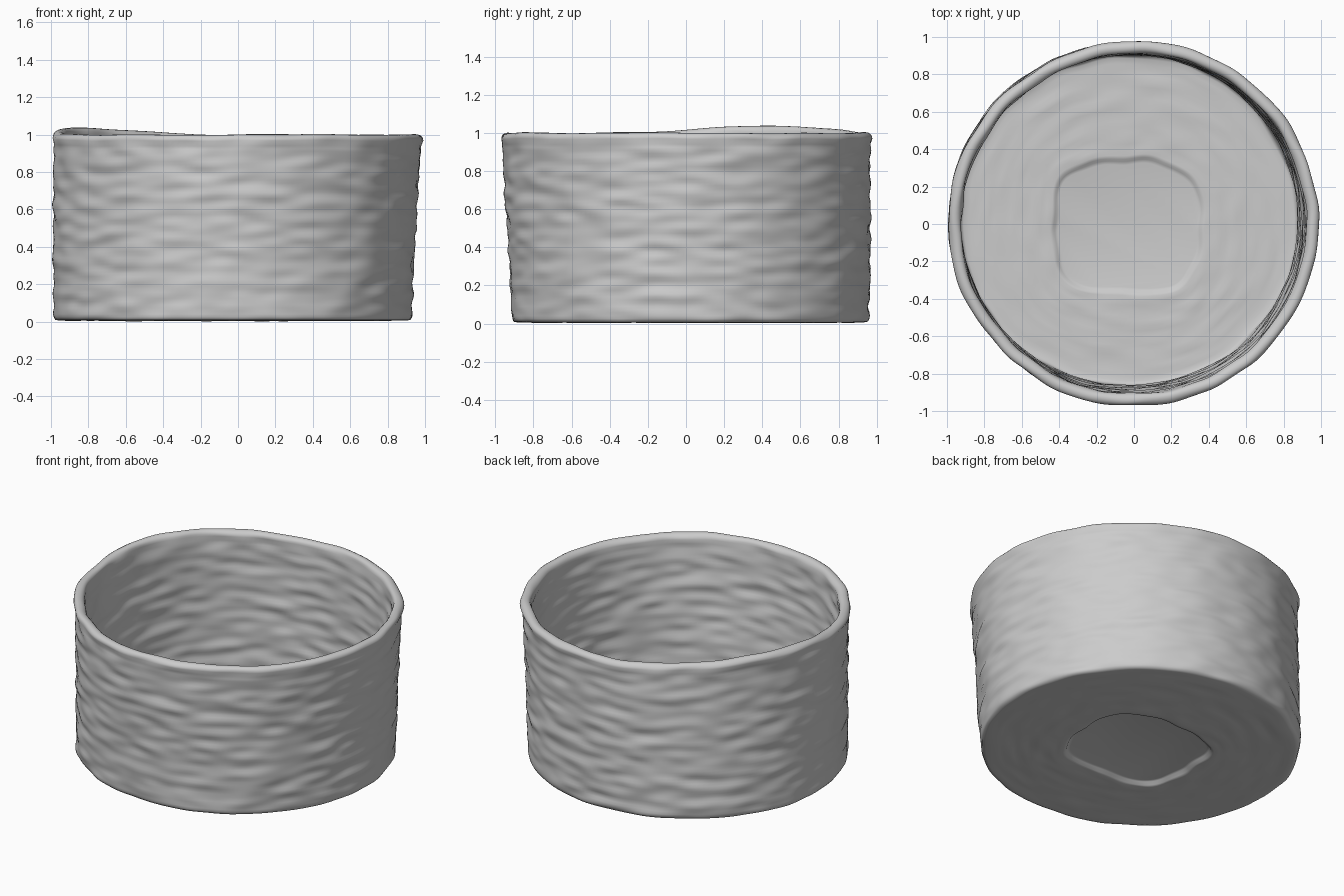
import bpy, bmesh, math
from mathutils import Vector, noise

if "Cube" in bpy.data.objects:
    bpy.data.objects.remove(bpy.data.objects["Cube"])

SEG = 200


def coil(theta, z):
    """Woven unevenness: long horizontal ripples plus slow wobble."""
    c, s = math.cos(theta), math.sin(theta)
    fine = noise.noise(Vector((5 * c, 5 * s, 17 * z)))
    broad = noise.noise(Vector((1.6 * c + 7, 1.6 * s, 1.5 * z)))
    return 0.013 * fine + 0.010 * broad


def wall(theta, z, inset):
    """Slightly leaning, flaring round wall."""
    u = z ** 1.3
    r = coil(theta, z) - inset
    rx, ry = 0.957 + 0.022 * u + r, 0.943 + 0.022 * u + r
    return Vector((-0.028 * (1 - u) + rx * math.cos(theta),
                   0.022 * (1 - u) + ry * math.sin(theta)))


def patch(theta):
    """Rounded-square outline of the thin panel in the floor."""
    c, s = math.cos(theta), math.sin(theta)
    r = (abs(c) ** 3.2 + abs(s) ** 3.2) ** (-1 / 3.2)
    r *= 1 + 0.08 * noise.noise(Vector((2 * c, 2 * s, 3)))
    return Vector((-0.035 + 0.385 * r * c, -0.01 + 0.345 * r * s))


def rim_lift(theta):
    """The rim rises at the back left."""
    d = (math.degrees(theta) - 152 + 180) % 360 - 180
    wave = noise.noise(Vector((3 * math.cos(theta), 3 * math.sin(theta), 9)))
    return 0.038 * math.exp(-(d / 30) ** 2) + 0.006 * wave


# Cross-section rings: (blend from floor panel to wall, inset, height)
rings = [(-0.03, 0, 0.032), (0.0, 0, 0.028), (0.02, 0, 0.010)]
rings += [(t / 18, 0.03, 0.006) for t in range(1, 19)]
rings += [(1, 0.010, 0.010), (1, 0.002, 0.025)]
rings += [(1, 0, 0.04 + 0.9 * i / 54) for i in range(55)]
# rolled lip, bulging slightly outward
for i in range(9):
    a = math.pi * i / 8
    rings.append((1, 0.024 - 0.033 * math.cos(a), 0.968 + 0.032 * math.sin(a)))
rings += [(1, 0.056, 0.94 - 0.86 * i / 52) for i in range(53)]
rings += [(1, 0.062, 0.066), (1, 0.075, 0.060)]
rings += [(t / 18, 0.075, 0.058) for t in range(17, 0, -1)]
rings += [(0.02, 0, 0.056), (0.0, 0, 0.044), (-0.03, 0, 0.040)]

bm = bmesh.new()
loops = []
for t, inset, z in rings:
    loop = []
    for k in range(SEG):
        th = 2 * math.pi * k / SEG
        p = patch(th).lerp(wall(th, z, inset), t)
        h = z + rim_lift(th) * max(0, (z - 0.3) / 0.7)
        if 0.02 < t < 1:  # concentric coils across the floor
            h += 0.006 * noise.noise(Vector((3 * math.cos(th), 3 * math.sin(th), 12 * t)))
        loop.append(bm.verts.new((p.x, p.y, max(h, 0))))
    loops.append(loop)
for a, b in zip(loops, loops[1:]):
    for k in range(SEG):
        n = (k + 1) % SEG
        bm.faces.new((a[k], a[n], b[n], b[k]))
# thin flat panel, under and upper side
bm.faces.new(loops[0][::-1])
bm.faces.new(loops[-1])
bmesh.ops.recalc_face_normals(bm, faces=bm.faces)
for f in bm.faces:
    f.smooth = True

mesh = bpy.data.meshes.new("woven_basket")
bm.to_mesh(mesh)
bm.free()
basket = bpy.data.objects.new("woven_basket", mesh)
bpy.context.collection.objects.link(basket)
